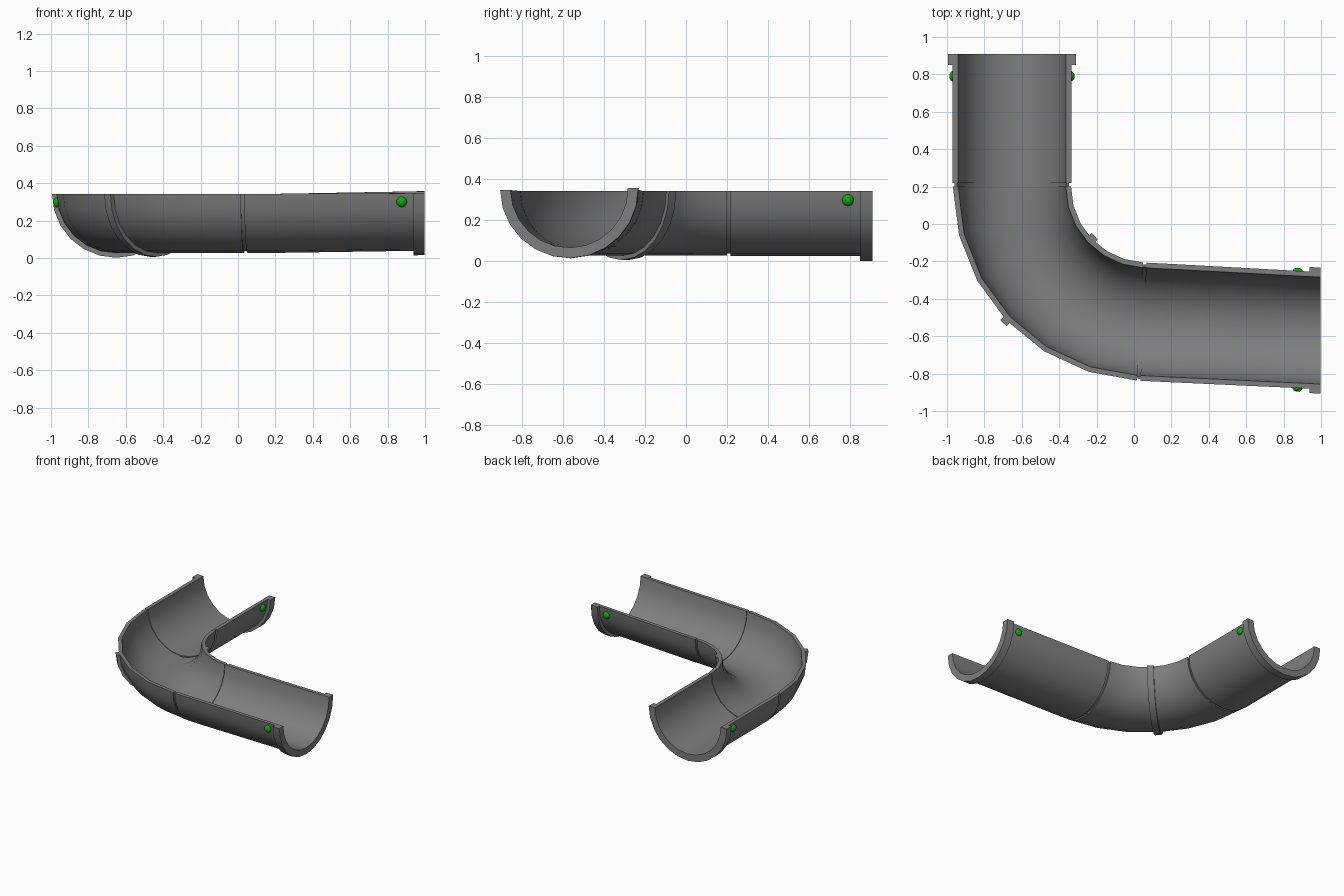
import bpy, bmesh, math
from mathutils import Vector, Matrix

cube = bpy.data.objects.get("Cube")
if cube:
    bpy.data.objects.remove(cube, do_unlink=True)


def material(name, rgb):
    m = bpy.data.materials.new(name)
    m.use_nodes = True
    m.diffuse_color = (*rgb, 1)
    m.node_tree.nodes["Principled BSDF"].inputs["Base Color"].default_value = (*rgb, 1)
    return m


GREY = material("grey_plastic", (0.21, 0.21, 0.21))
GREEN = material("green_rivet", (0.005, 0.38, 0.005))

RIM_Z = 0.343            # height of the open rim
BEND = Vector((0.07, 0.20))   # centre of the elbow
BEND_R = 0.7225          # elbow centreline radius
SWEEP = 87               # elbow angle in degrees
SEGMENTS = 12            # sides round each half circle


def finish(name, bm, mat):
    bmesh.ops.recalc_face_normals(bm, faces=bm.faces)
    mesh = bpy.data.meshes.new(name)
    bm.to_mesh(mesh)
    bm.free()
    mesh.materials.append(mat)
    ob = bpy.data.objects.new(name, mesh)
    bpy.context.collection.objects.link(ob)
    bpy.ops.object.select_all(action="DESELECT")
    ob.select_set(True)
    bpy.context.view_layer.objects.active = ob
    bpy.ops.object.shade_smooth_by_angle(angle=math.radians(32))
    return ob


def half_pipe(name, stations):
    """Sweep a half ring; station = (centre, heading, outer radius, inner radius, roll)."""
    bm = bmesh.new()
    loops = []
    for c, heading, ro, ri, roll in stations:
        h, k = math.radians(heading), math.sin(math.radians(roll))
        side = Vector((-math.sin(h), math.cos(h), k))
        down = Vector((-math.sin(h) * k, math.cos(h) * k, -1))
        angles = [math.pi * i / SEGMENTS for i in range(SEGMENTS + 1)]
        ring = [(ro, a) for a in angles] + [(ri, a) for a in reversed(angles)]
        loops.append([bm.verts.new(c + side * r * math.cos(a) + down * r * math.sin(a))
                      for r, a in ring])
    n = len(loops[0])
    for a, b in zip(loops, loops[1:]):
        for i in range(n):
            j = (i + 1) % n
            bm.faces.new((a[i], a[j], b[j], b[i]))
    # End caps as quads between the outer and inner arcs
    for loop in (loops[0], loops[-1]):
        for i in range(SEGMENTS):
            bm.faces.new((loop[i], loop[i + 1], loop[n - 2 - i], loop[n - 1 - i]))
    bmesh.ops.remove_doubles(bm, verts=bm.verts, dist=1e-5)
    return finish(name, bm, GREY)


def elbow_point(deg):
    a = math.radians(deg)
    p = BEND - BEND_R * Vector((math.cos(a), math.sin(a)))
    return Vector((p.x, p.y, RIM_Z))


def along(p, heading, d):
    h = math.radians(heading)
    return p + Vector((math.cos(h), math.sin(h), 0)) * d


# Elbow
half_pipe("elbow", [(elbow_point(SWEEP * i / 6), SWEEP * i / 6 - 90, 0.316, 0.288, 0)
                    for i in range(7)])

# Clamp band round the middle of the elbow
mid, mid_h = elbow_point(SWEEP / 2), SWEEP / 2 - 90
half_pipe("clamp_band", [(along(mid, mid_h, d), mid_h, 0.337, 0.310, 0) for d in (-0.024, 0.024)])

# Narrow grooves where the straight pipes meet the elbow
start, end, end_h = elbow_point(0), elbow_point(SWEEP), SWEEP - 90
GAP = 0.018
half_pipe("back_joint", [(along(start, -90, d), -90, 0.306, 0.293, 0) for d in (-GAP, 0)])
half_pipe("side_joint", [(along(end, end_h, d), end_h, 0.306, 0.293, 0) for d in (0, GAP)])

# Straight pipe to the back, with its collar
bx = start.x
half_pipe("back_pipe", [(Vector((bx, y, RIM_Z)), -90, ro, 0.288, 0)
                        for y, ro in ((0.91, 0.342), (0.85, 0.342), (0.85, 0.318),
                                      (start.y + GAP, 0.318))])

# Straight pipe to the side, slightly raised and rolled towards its end
tip = Vector((0.997, -0.570, 0.352))
neck = Vector((0.937, -0.567, 0.351))
half_pipe("side_pipe", [
    (along(end, end_h, GAP), end_h, 0.316, 0.288, 0),
    (Vector((0.20, -0.530, RIM_Z)), -3, 0.316, 0.288, 0),
    (neck, 0, 0.313, 0.286, 0.9),
    (neck, 0, 0.337, 0.286, 0.9),
    (tip, 0, 0.337, 0.286, 0.9)])


# Rivets on both walls of each pipe, flattened against the wall
def rivet(name, pos, axis):
    size = Vector((0.028, 0.028, 0.028))
    size[axis] = 0.02
    bm = bmesh.new()
    bmesh.ops.create_uvsphere(bm, u_segments=16, v_segments=10, radius=1,
                              matrix=Matrix.Translation(pos) @ Matrix.Diagonal((*size, 1)))
    finish(name, bm, GREEN)


for s, label in ((1, "inner"), (-1, "outer")):
    rivet(f"back_rivet_{label}", Vector((bx + s * 0.315, 0.79, 0.298)), 0)
    rivet(f"side_rivet_{label}", Vector((0.875, -0.565 + s * 0.311, 0.30)), 1)
